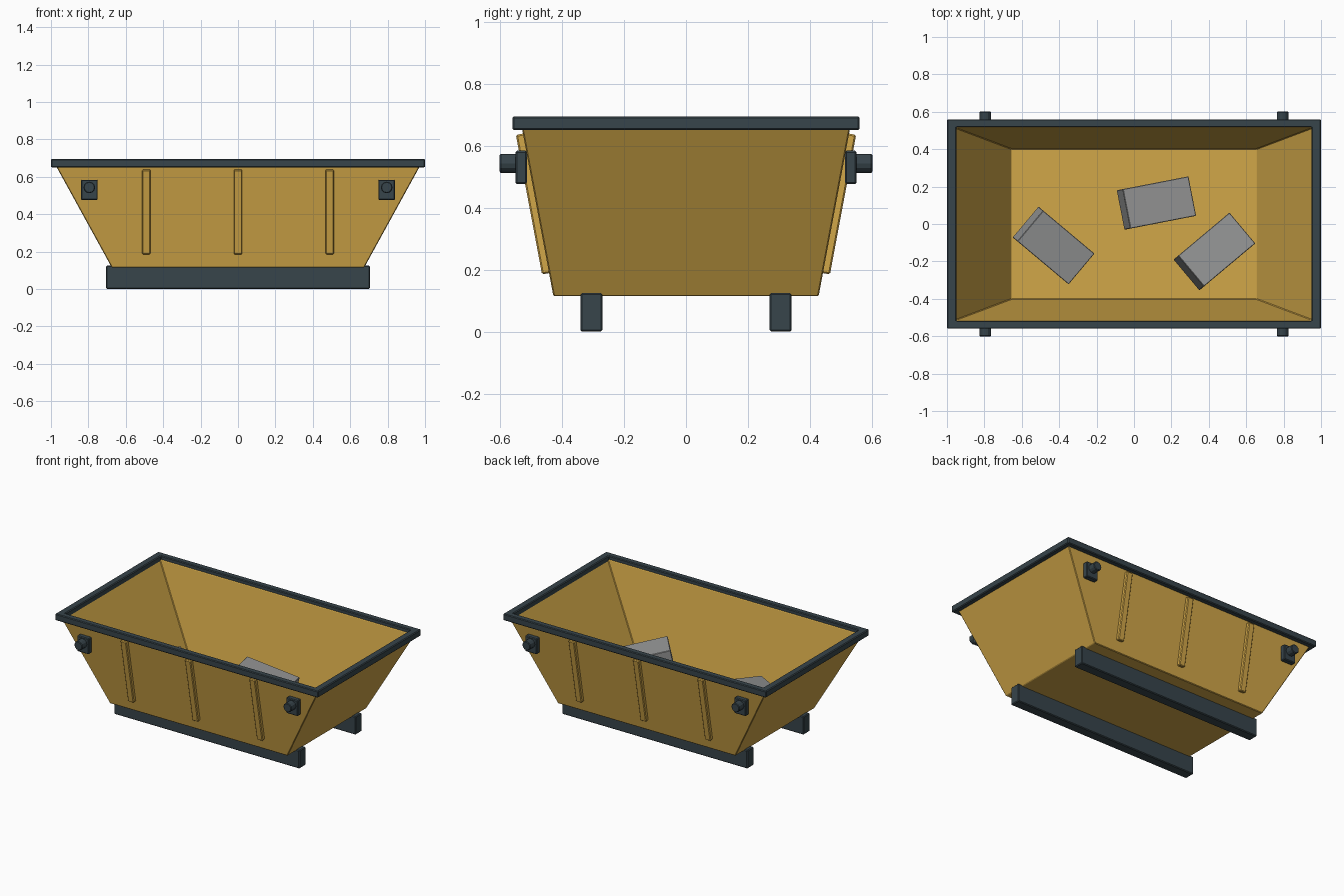
import bpy, bmesh
from math import radians, atan2, pi
from mathutils import Vector

cube = bpy.data.objects.get("Cube")
if cube:
    bpy.data.objects.remove(cube, do_unlink=True)


def material(name, rgb):
    m = bpy.data.materials.new(name)
    m.use_nodes = True
    m.diffuse_color = (*rgb, 1)
    m.node_tree.nodes["Principled BSDF"].inputs["Base Color"].default_value = (*rgb, 1)
    return m


yellow = material("yellow paint", (0.64, 0.385, 0.065))
steel = material("dark steel", (0.038, 0.058, 0.069))
grey = material("rubble grey", (0.30, 0.305, 0.305))


def finish(name, bm, mat, bevel=0.0):
    bmesh.ops.recalc_face_normals(bm, faces=bm.faces)
    mesh = bpy.data.meshes.new(name)
    bm.to_mesh(mesh)
    bm.free()
    mesh.materials.append(mat)
    ob = bpy.data.objects.new(name, mesh)
    bpy.context.collection.objects.link(ob)
    if bevel:
        mod = ob.modifiers.new("soft edges", "BEVEL")
        mod.width = bevel
        mod.segments = 1
    return ob


def box(name, loc, size, mat, bevel=0.005, rot=(0, 0, 0)):
    bm = bmesh.new()
    bmesh.ops.create_cube(bm, size=1)
    bmesh.ops.scale(bm, vec=size, verts=bm.verts)
    ob = finish(name, bm, mat, bevel)
    ob.location, ob.rotation_euler = loc, rot
    return ob


def loft(name, rings, mat, closed, bevel):
    """Join rectangles given as (half x, half y, z)."""
    bm = bmesh.new()
    loops = [[bm.verts.new((sx * x, sy * y, z))
              for sx, sy in ((-1, -1), (1, -1), (1, 1), (-1, 1))] for x, y, z in rings]
    pairs = list(zip(loops, loops[1:]))
    if closed:
        pairs.append((loops[-1], loops[0]))
    else:
        bm.faces.new(loops[0])
        bm.faces.new(loops[-1])
    for a, b in pairs:
        for i in range(4):
            j = (i + 1) % 4
            bm.faces.new((a[i], a[j], b[j], b[i]))
    return finish(name, bm, mat, bevel)


# Tapered open tub with a thick wall
loft("tub", [(0.675, 0.428, 0.115), (0.98, 0.532, 0.67),
             (0.955, 0.515, 0.67), (0.655, 0.402, 0.135)], yellow, False, 0.004)

# Rim frame around the top
loft("rim", [(1.0, 0.56, 0.65), (1.0, 0.56, 0.695),
             (0.95, 0.518, 0.695), (0.95, 0.518, 0.65)], steel, True, 0.005)

lean = atan2(0.104, 0.555)
for side, label in ((-1, "front"), (1, "back")):
    # Skid rails
    box(f"{label}_skid", (0, side * 0.305, 0.0625), (1.41, 0.07, 0.125), steel)

    # Stiffening ribs following the wall slope
    for i, x in enumerate((-0.49, 0, 0.49)):
        box(f"{label}_rib_{i + 1}", (x, side * 0.49, 0.413), (0.045, 0.034, 0.458),
            yellow, 0.005, (-side * lean, 0, 0))

    # Lifting lugs: plate and pin
    for x, end in ((-0.795, "right"), (0.795, "left")):
        box(f"{label}_{end}_lug_plate", (x, side * 0.532, 0.53), (0.09, 0.037, 0.108), steel)
        bm = bmesh.new()
        bmesh.ops.create_cone(bm, cap_ends=True, segments=12, radius1=0.031,
                              radius2=0.031, depth=0.07)
        pin = finish(f"{label}_{end}_lug_pin", bm, steel, 0.004)
        pin.location = (x, side * 0.566, 0.543)
        pin.rotation_euler = (pi / 2, 0, 0)

# Tilted rubble blocks on the floor
for i, (x, y, yaw) in enumerate(((-0.43, -0.115, -40), (0.12, 0.112, 11), (0.43, -0.147, 40))):
    box(f"rubble_block_{i + 1}", (x, y, 0.252), (0.366, 0.215, 0.16), grey, 0.003,
        (0, radians(12), radians(yaw)))
